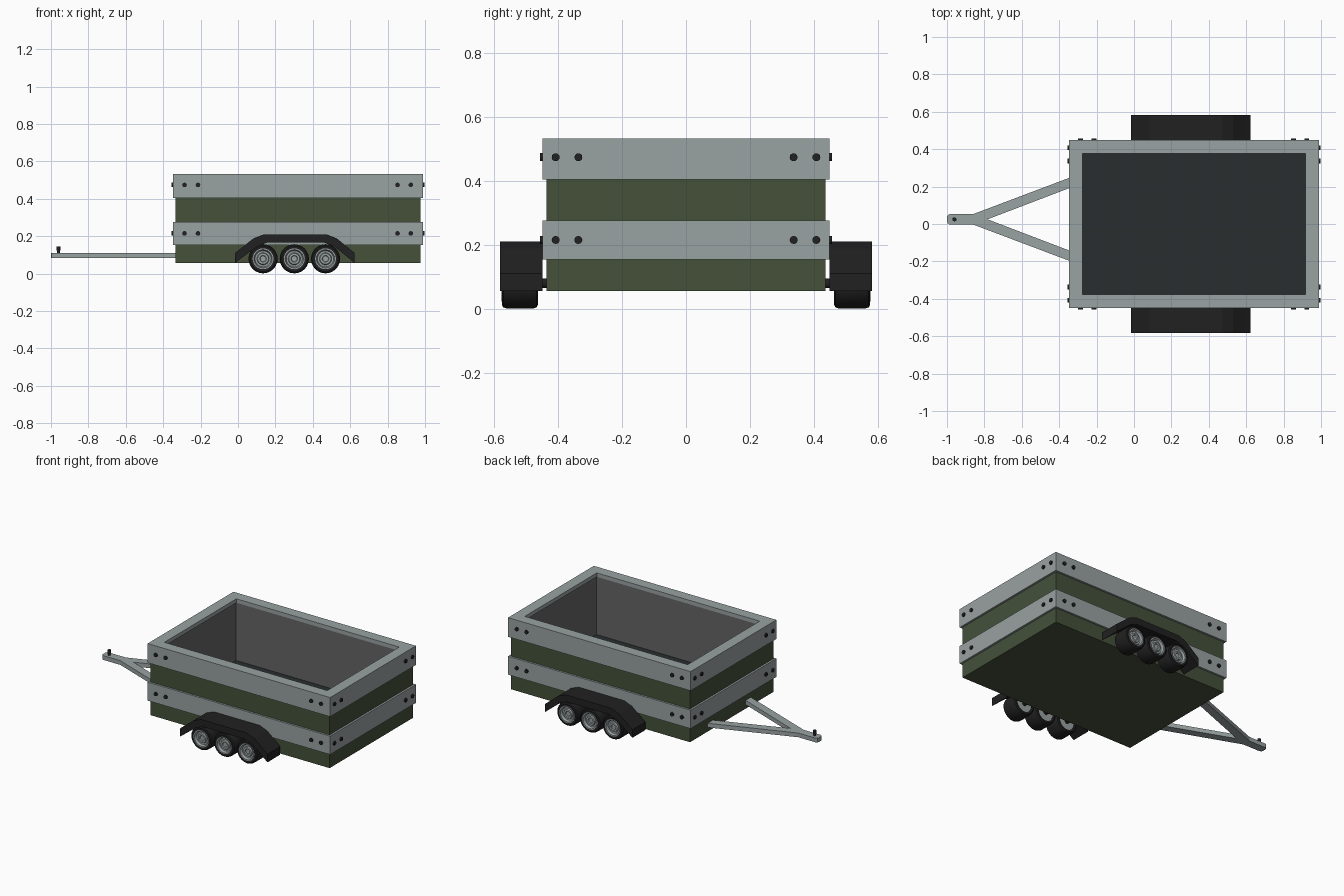
import bpy, bmesh, math
from mathutils import Matrix

if "Cube" in bpy.data.objects:
    bpy.data.objects.remove(bpy.data.objects["Cube"])


def material(name, r, g, b):
    m = bpy.data.materials.new(name)
    m.diffuse_color = (r, g, b, 1)
    m.use_nodes = True
    m.node_tree.nodes["Principled BSDF"].inputs["Base Color"].default_value = m.diffuse_color
    return m


GREEN = material("green_paint", 0.058, 0.082, 0.042)
STEEL = material("steel", 0.32, 0.36, 0.36)
BLACK = material("black", 0.015, 0.015, 0.015)
FLOOR = material("dark_floor", 0.022, 0.027, 0.028)
LINER = material("liner_grey", 0.13, 0.13, 0.13)


def finish(bm, name, mat, smooth=False):
    bmesh.ops.recalc_face_normals(bm, faces=bm.faces)
    me = bpy.data.meshes.new(name)
    bm.to_mesh(me)
    bm.free()
    me.materials.append(mat)
    ob = bpy.data.objects.new(name, me)
    bpy.context.collection.objects.link(ob)
    if smooth:
        bpy.ops.object.select_all(action='DESELECT')
        bpy.context.view_layer.objects.active = ob
        ob.select_set(True)
        bpy.ops.object.shade_smooth_by_angle(angle=math.radians(35))
    return ob


def skin(bm, loops, closed):
    """Bridge vertex loops; join the last to the first, or cap both ends."""
    n = len(loops[0])
    pairs = list(zip(loops, loops[1:]))
    if closed:
        pairs.append((loops[-1], loops[0]))
    else:
        bm.faces.new(loops[0])
        bm.faces.new(loops[-1])
    for a, b in pairs:
        for i in range(n):
            j = (i + 1) % n
            bm.faces.new((a[i], a[j], b[j], b[i]))


def frame(name, mat, profile, closed=True):
    """Sweep an (inset, z) profile around the trailer's rectangle."""
    bm = bmesh.new()
    loops = []
    for d, z in profile:
        x0, x1, y = -0.348 + d, 0.99 - d, 0.449 - d
        loops.append([bm.verts.new(p) for p in
                      ((x0, -y, z), (x1, -y, z), (x1, y, z), (x0, y, z))])
    skin(bm, loops, closed)
    return finish(bm, name, mat)


def prism(name, mat, pts, vec):
    """Extrude a polygon of 3D points along vec."""
    bm = bmesh.new()
    a = [bm.verts.new(p) for p in pts]
    b = [bm.verts.new([p[i] + vec[i] for i in range(3)]) for p in pts]
    skin(bm, [a, b], False)
    return finish(bm, name, mat)


def lathe(name, mat, profile, x, z, s, n=24, closed=False):
    """Revolve a (radius, y) profile about a sideways axis; s is the side."""
    bm = bmesh.new()
    loops = [[bm.verts.new((x + r * math.cos(2 * math.pi * i / n), s * y,
                            z + r * math.sin(2 * math.pi * i / n)))
              for i in range(n)] for r, y in profile]
    skin(bm, loops, closed)
    return finish(bm, name, mat, True)


# Cargo box
frame("cargo_body", GREEN, [(.013, .056), (.013, .508), (.06, .508), (.06, .09)], False)
frame("inner_liner", LINER, [(.058, .1), (.058, .507), (.066, .507), (.066, .1)])
frame("cargo_floor", FLOOR, [(.062, .095), (.062, .12)], False)

# Steel bands, the upper one folding over into the rim
frame("lower_band", STEEL, [(0, .154), (0, .276), (.016, .276), (.016, .154)])
frame("upper_band_rim", STEEL, [(0, .405), (0, .532), (.072, .532), (.072, .506),
                                (.016, .506), (.016, .405)])

# Bolts on all four sides
bm = bmesh.new()


def bolt(x, y, z, axis):
    rot = Matrix.Rotation(math.pi / 2, 4, axis)
    bmesh.ops.create_cone(bm, cap_ends=True, segments=12, radius1=.0125, radius2=.0125,
                          depth=.016, matrix=Matrix.Translation((x, y, z)) @ rot)


for z in (.215, .474):
    for s in (-1, 1):
        for x in (-.286, -.214, .853, .924):
            bolt(x, s * .449, z, 'X')
        for y in (-.408, -.337, .337, .408):
            bolt(.321 + s * .669, y, z, 'Y')
finish(bm, "band_bolts", BLACK, True)

# Fenders and wheels
arch = [(.316, .056), (.316, .11), (.22, .188), (.165, .21)]
under = [(.155, .165), (.21, .143)]
half = arch + under
for s, side in ((-1, "front"), (1, "back")):
    cx = .308
    right = [(cx + x, z) for x, z in arch]
    left = [(cx - x * 1.025, z) for x, z in arch]
    outline = (left + right[::-1] + [(cx + x, z) for x, z in under[::-1]]
               + [(cx - x, z) for x, z in under])
    prism("fender_" + side, BLACK, [(x, s * .449, z) for x, z in outline], (0, s * .134, 0))
    for i, x in enumerate((.134, .301, .468)):
        tag = f"_{side}_{i + 1}"
        lathe("tyre" + tag, BLACK, [(.055, .466), (.068, .464), (.075, .468), (.078, .477),
                                    (.078, .563), (.075, .572), (.068, .576), (.055, .574)],
              x, .079, s, closed=True)
        lathe("wheel_rim" + tag, STEEL, [(.056, .468), (.056, .577), (.049, .577), (.043, .562),
                                         (.033, .562), (.029, .571), (.018, .571), (.015, .564)],
              x, .079, s)
        lathe("axle_stub" + tag, BLACK, [(.015, .43), (.015, .47)], x, .079, s, 12)

# Drawbar: a V frame running into a rounded coupler
hy = .025
edge = [(-.335, .171), (-.335, .226), (-.86, .028), (-.985, .028), (-.997, .021), (-1, .012)]
outline = [(x, hy + y) for x, y in edge] + [(x, hy - y) for x, y in edge[::-1]] + [(-.783, hy)]
prism("drawbar", STEEL, [(x, y, .083) for x, y in outline], (0, 0, .028))

# Hitch pin with a wider head
bm = bmesh.new()
for r, z, d in ((.008, .118, .03), (.011, .134, .022)):
    bmesh.ops.create_cone(bm, cap_ends=True, segments=12, radius1=r, radius2=r, depth=d,
                          matrix=Matrix.Translation((-.96, hy, z)))
finish(bm, "hitch_pin", BLACK, True)
